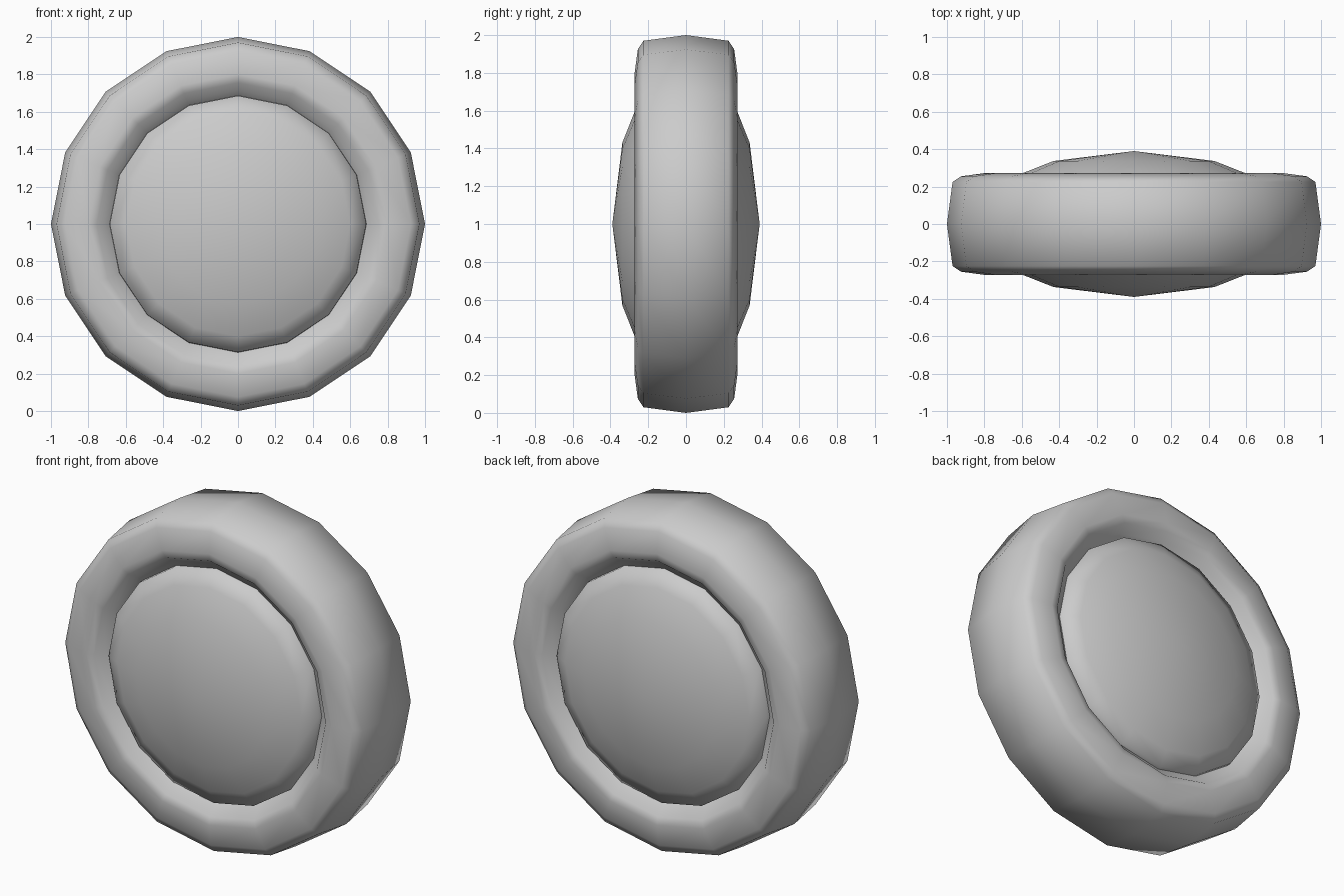
import bpy
import bmesh
from math import cos, sin, tau

SIDES = 16

cube = bpy.data.objects.get("Cube")
if cube:
    bpy.data.objects.remove(cube, do_unlink=True)

grey = bpy.data.materials.new("plain grey")
grey.use_nodes = True
colour = (0.6, 0.6, 0.6, 1)
grey.diffuse_color = colour
grey.node_tree.nodes["Principled BSDF"].inputs["Base Color"].default_value = colour


def lathe(name, profile, closed):
    """Turn (radius, y) points about the wheel's axle; radius 0 makes a pole."""
    bm = bmesh.new()
    rings = []
    for r, y in profile:
        if r == 0:
            rings.append([bm.verts.new((0, y, 1))] * SIDES)
        else:
            rings.append([bm.verts.new((r * sin(tau * i / SIDES), y,
                                        1 + r * cos(tau * i / SIDES)))
                          for i in range(SIDES)])
    pairs = list(zip(rings, rings[1:]))
    if closed:
        pairs.append((rings[-1], rings[0]))
    for a, b in pairs:
        for i in range(SIDES):
            j = (i + 1) % SIDES
            corners = list(dict.fromkeys((a[i], a[j], b[j], b[i])))
            bm.faces.new(corners)
    bmesh.ops.recalc_face_normals(bm, faces=bm.faces)
    for f in bm.faces:
        f.smooth = True
    mesh = bpy.data.meshes.new(name)
    bm.to_mesh(mesh)
    bm.free()
    mesh.materials.append(grey)
    obj = bpy.data.objects.new(name, mesh)
    bpy.context.collection.objects.link(obj)
    return obj


# Tyre: rounded tread, shoulders and a lip that drops into the rim groove
side = [(0.97, 0.225), (0.925, 0.255), (0.8, 0.272), (0.755, 0.262), (0.715, 0.21), (0.66, 0.19)]
tyre = ([(r, -y) for r, y in reversed(side)] + [(1.0, 0)] + side)
lathe("tyre", tyre, True)

# Hub: shallow domed cap on both faces, with a short rim edge
cap = [(0, 0.39), (0.43, 0.337), (0.6, 0.27), (0.685, 0.228), (0.69, 0.15)]
lathe("hub", cap + [(r, -y) for r, y in reversed(cap)], False)
